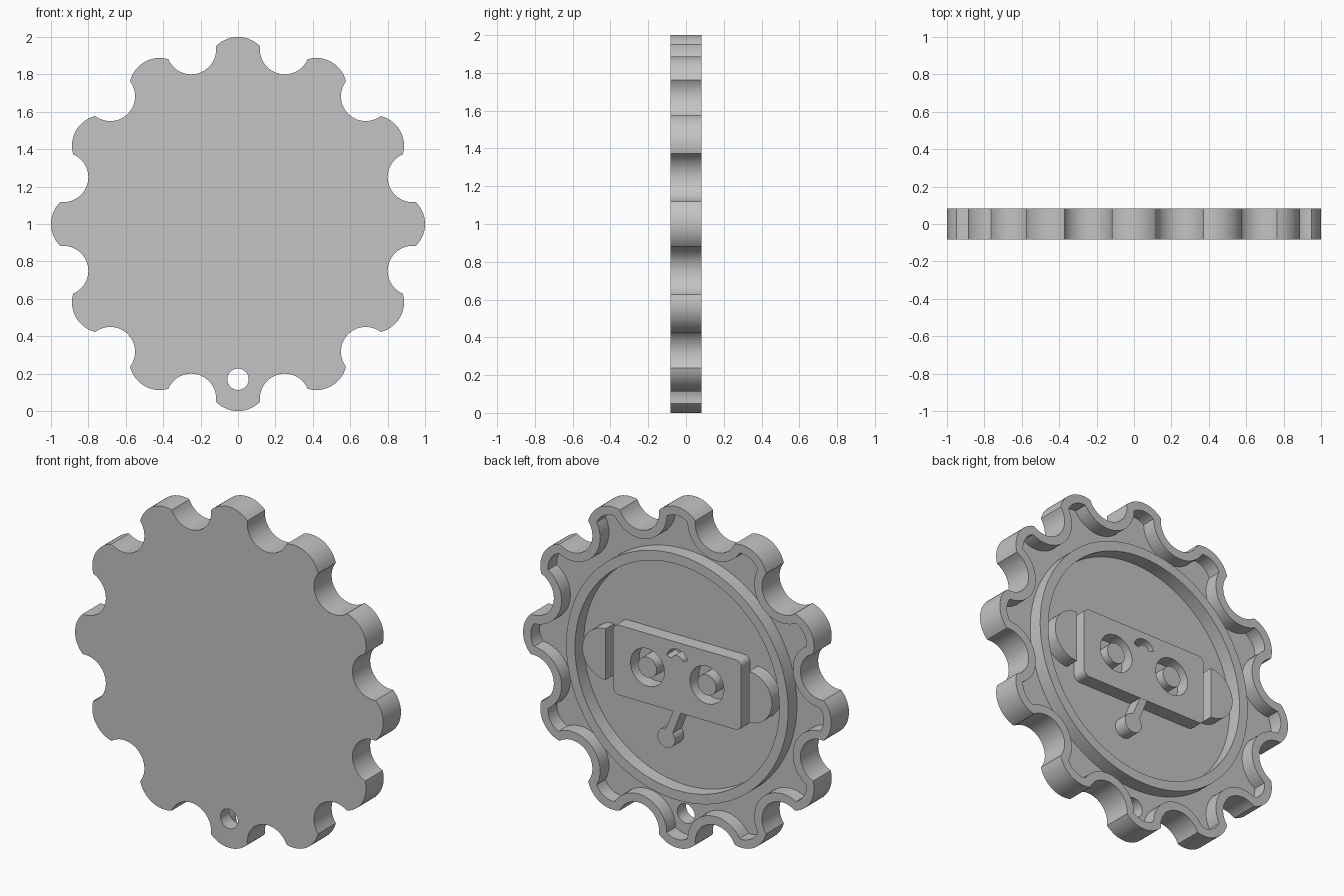
import bpy, bmesh
from math import sin, cos, atan2, radians, pi, hypot, sqrt, asin
from mathutils import Matrix

if "Cube" in bpy.data.objects:
    bpy.data.objects.remove(bpy.data.objects["Cube"], do_unlink=True)

grey = bpy.data.materials.new("plain grey")
grey.use_nodes = True
COLOUR = (0.55, 0.55, 0.55, 1)
grey.diffuse_color = COLOUR
grey.node_tree.nodes["Principled BSDF"].inputs["Base Color"].default_value = COLOUR

HALF = 0.082       # half thickness of the medallion
FLOOR = 0.0        # depth of the recessed floor
TEETH = 12


def arc(cx, cz, r, start, end, steps):
    return [(cx + r * cos(start + (end - start) * i / steps),
             cz + r * sin(start + (end - start) * i / steps)) for i in range(steps + 1)]


def circle(cx, cz, r, steps=64):
    return arc(cx, cz, r, 0, 2 * pi, steps)[:-1]


def scallop(inset):
    """Toothed outline made of convex tips and concave notches."""
    tip_d, tip_r = 0.836, 0.164 - inset
    half = pi / TEETH
    nx, nz, notch_r = 0.966 * cos(half), 0.966 * sin(half), 0.133 + inset
    dx, dz = nx - tip_d, nz
    d = hypot(dx, dz)
    a = (tip_r ** 2 - notch_r ** 2 + d * d) / (2 * d)
    h = sqrt(tip_r ** 2 - a * a)
    px, pz = tip_d + (a * dx + h * dz) / d, (a * dz - h * dx) / d
    t = atan2(pz, px - tip_d)
    n = atan2(pz - nz, px - nx) % (2 * pi)
    unit = arc(tip_d, 0, tip_r, -t, t, 14)
    unit += arc(nx, nz, notch_r, n, 2 * (pi + half) - n, 20)[1:-1]
    return [(x * cos(k) - z * sin(k), x * sin(k) + z * cos(k))
            for k in (2 * half * i for i in range(TEETH)) for x, z in unit]


def slab(name, loops, y0, y1):
    """Extrude closed x-z loops (inner loops become holes) from y0 to y1."""
    curve = bpy.data.curves.new(name, "CURVE")
    curve.dimensions, curve.fill_mode = "2D", "BOTH"
    curve.extrude = (y1 - y0) / 2
    for loop in loops:
        spline = curve.splines.new("POLY")
        spline.points.add(len(loop) - 1)
        for point, (x, z) in zip(spline.points, loop):
            point.co = (x, z, 0, 1)
        spline.use_cyclic_u = True
    temp = bpy.data.objects.new(name + "_curve", curve)
    mesh = bpy.data.meshes.new_from_object(temp)
    bpy.data.objects.remove(temp)
    mesh.transform(Matrix.Translation((0, (y0 + y1) / 2, 1)) @ Matrix.Rotation(pi / 2, 4, "X"))
    bm = bmesh.new()
    bm.from_mesh(mesh)
    bmesh.ops.remove_doubles(bm, verts=bm.verts, dist=1e-5)
    bmesh.ops.recalc_face_normals(bm, faces=bm.faces)
    bm.to_mesh(mesh)
    bm.free()
    mesh.materials.clear()
    mesh.materials.append(grey)
    obj = bpy.data.objects.new(name, mesh)
    bpy.context.collection.objects.link(obj)
    return obj


# Medallion plate with its hanging hole
plate = slab("medallion_plate", [scallop(0), circle(0, -0.83, 0.057, 32)], -HALF, HALF)

# Recesses: scalloped groove outside the ring, round dish inside it
cutters = [slab("groove_cutter", [scallop(0.05), circle(0, 0, 0.72, 96)], FLOOR, 0.2),
           slab("dish_cutter", [circle(0, 0, 0.663, 96)], FLOOR, 0.2)]
for cutter in cutters:
    cutter.hide_render = True
    cut = plate.modifiers.new("recess", "BOOLEAN")
    cut.operation, cut.solver, cut.object = "DIFFERENCE", "EXACT", cutter
bpy.context.view_layer.update()
graph = bpy.context.evaluated_depsgraph_get()
carved = bpy.data.meshes.new_from_object(plate.evaluated_get(graph))
plate.modifiers.clear()
plate.data = carved
for cutter in cutters:
    bpy.data.objects.remove(cutter, do_unlink=True)

# Head plate with rounded corners, eye sockets and a curved mouth slot
W, H, R = 0.415, 0.205, 0.035
corners = [(1, 1), (-1, 1), (-1, -1), (1, -1)]
outline = []
for i, (sx, sz) in enumerate(corners):
    outline += arc(sx * (W - R), sz * (H - R), R, i * pi / 2, (i + 1) * pi / 2, 6)
mouth = (arc(0, 0.095, 0.07, radians(15), radians(165), 14)
         + arc(0, 0.085, 0.042, radians(155), radians(25), 10))
sockets = [circle(s * 0.193, 0.007, 0.11, 48) for s in (1, -1)]
parts = [plate, slab("head", [outline, mouth] + sockets, FLOOR, HALF)]

# Pupils and half-round ears on both sides
for side, s in (("left", 1), ("right", -1)):
    parts.append(slab(side + "_pupil", [circle(s * 0.193, 0.007, 0.06, 32)], FLOOR, HALF))
    parts.append(slab(side + "_ear", [[(s * x, z) for x, z in
                 arc(0.465, 0.01, 0.15, -pi / 2, pi / 2, 24)]], FLOOR, HALF))

# Slanted antenna with a round tip
bx, bz, ball_r, stem = 0.072, -0.375, 0.057, 0.024
root_x, root_z = 0.0, -0.2
lean = atan2(root_z - bz, root_x - bx)
gap = asin(stem / ball_r)
antenna = arc(bx, bz, ball_r, lean + gap, lean + 2 * pi - gap, 28)
antenna += [(root_x + s * stem, root_z) for s in (1, -1)]
parts.append(slab("antenna", [antenna], FLOOR, HALF - 0.001))

# Smooth the curved walls, keep the edges sharp
bpy.ops.object.select_all(action="DESELECT")
for part in parts:
    part.select_set(True)
bpy.context.view_layer.objects.active = plate
bpy.ops.object.shade_smooth_by_angle(angle=radians(30))
